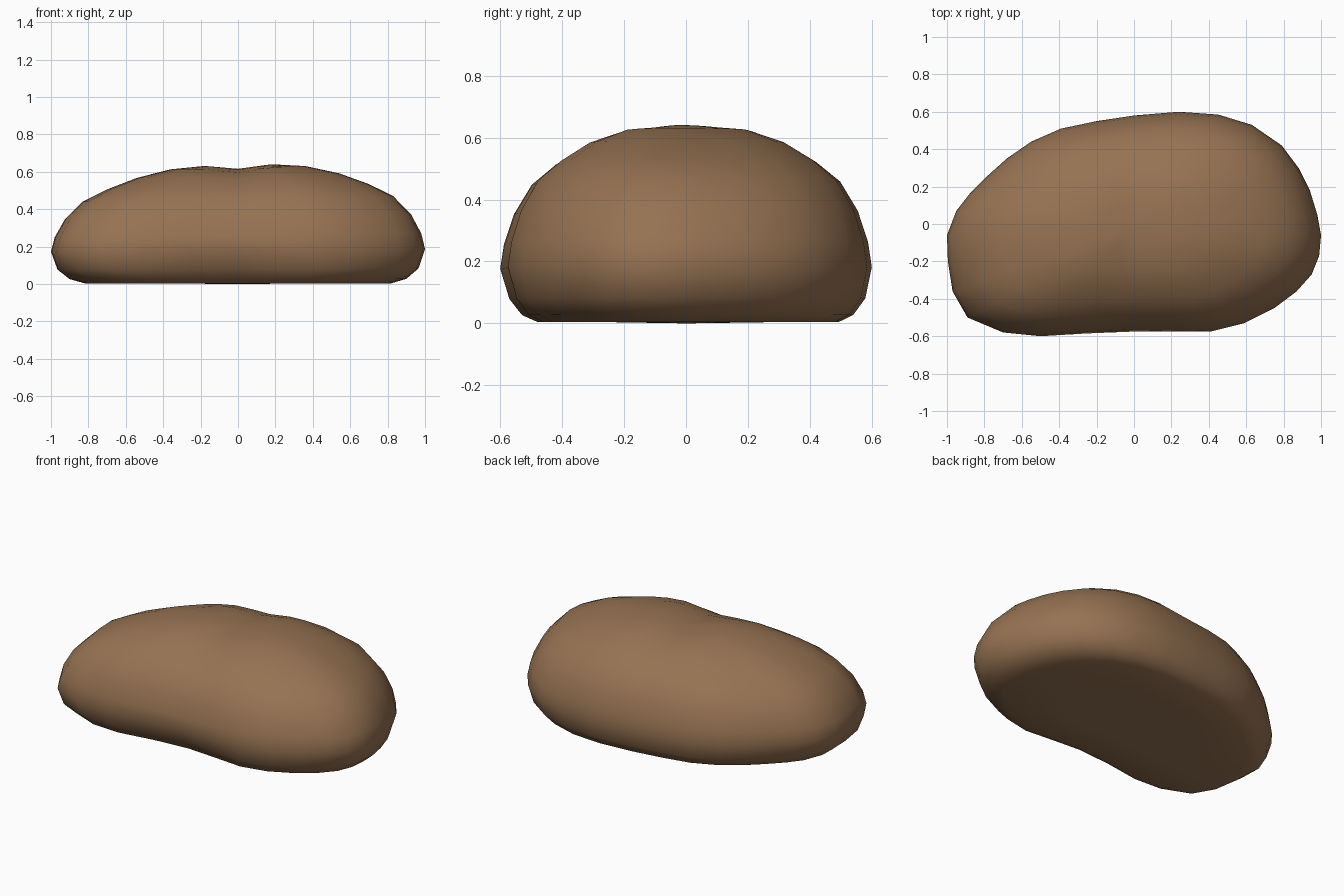
import bpy, bmesh, math

if "Cube" in bpy.data.objects:
    bpy.data.objects.remove(bpy.data.objects["Cube"])

# widest outline seen from above
OUTLINE = [(-1, -.06), (-.95, .07), (-.88, .16), (-.78, .26), (-.68, .35), (-.55, .44),
           (-.39, .51), (-.2, .55), (0, .58), (.24, .6), (.45, .585), (.63, .53),
           (.79, .42), (.88, .3), (.94, .18), (.98, .05), (1, -.06), (.99, -.17),
           (.95, -.27), (.87, -.36), (.75, -.45), (.59, -.53), (.41, -.575), (.2, -.575),
           (0, -.575), (-.25, -.585), (-.5, -.6), (-.7, -.58), (-.89, -.5),
           (-.97, -.36), (-.995, -.2)]

# side profile: (outline scale, height), from the base to the top
PROFILE = [(.45, .004), (.82, .004), (.9, .027), (.965, .08), (1, .18), (.98, .26),
           (.925, .36), (.83, .455), (.7, .52), (.54, .58), (.36, .622), (.18, .64)]


def place(x, y, z):
    """Higher right end, shallow saddle across the top, hollow low on the front."""
    up = z / .64
    z += .025 * x * up - .028 * math.exp(-(x / .13) ** 2) * up ** 4
    if y < -.2 and z < .17:
        y += .04 * math.exp(-((x + .05) / .35) ** 2)
    return (x, y, max(z, 0))


bm = bmesh.new()
rings = [[bm.verts.new(place(x * s, y * s, z)) for x, y in OUTLINE] for s, z in PROFILE]
n = len(OUTLINE)
for low, high in zip(rings, rings[1:]):
    for i in range(n):
        j = (i + 1) % n
        bm.faces.new((low[i], low[j], high[j], high[i]))
# close base and top with fans
for ring, z in ((rings[0], 0), (rings[-1], .645)):
    tip = bm.verts.new(place(0, 0, z))
    for i in range(n):
        bm.faces.new((ring[i], ring[(i + 1) % n], tip))
bmesh.ops.recalc_face_normals(bm, faces=bm.faces)
for f in bm.faces:
    f.smooth = True

mesh = bpy.data.meshes.new("boulder")
bm.to_mesh(mesh)
bm.free()
mat = bpy.data.materials.new("earth brown")
mat.diffuse_color = (.305, .17, .085, 1)
mat.use_nodes = True
mat.node_tree.nodes["Principled BSDF"].inputs["Base Color"].default_value = mat.diffuse_color
mesh.materials.append(mat)
bpy.context.collection.objects.link(bpy.data.objects.new("boulder", mesh))
